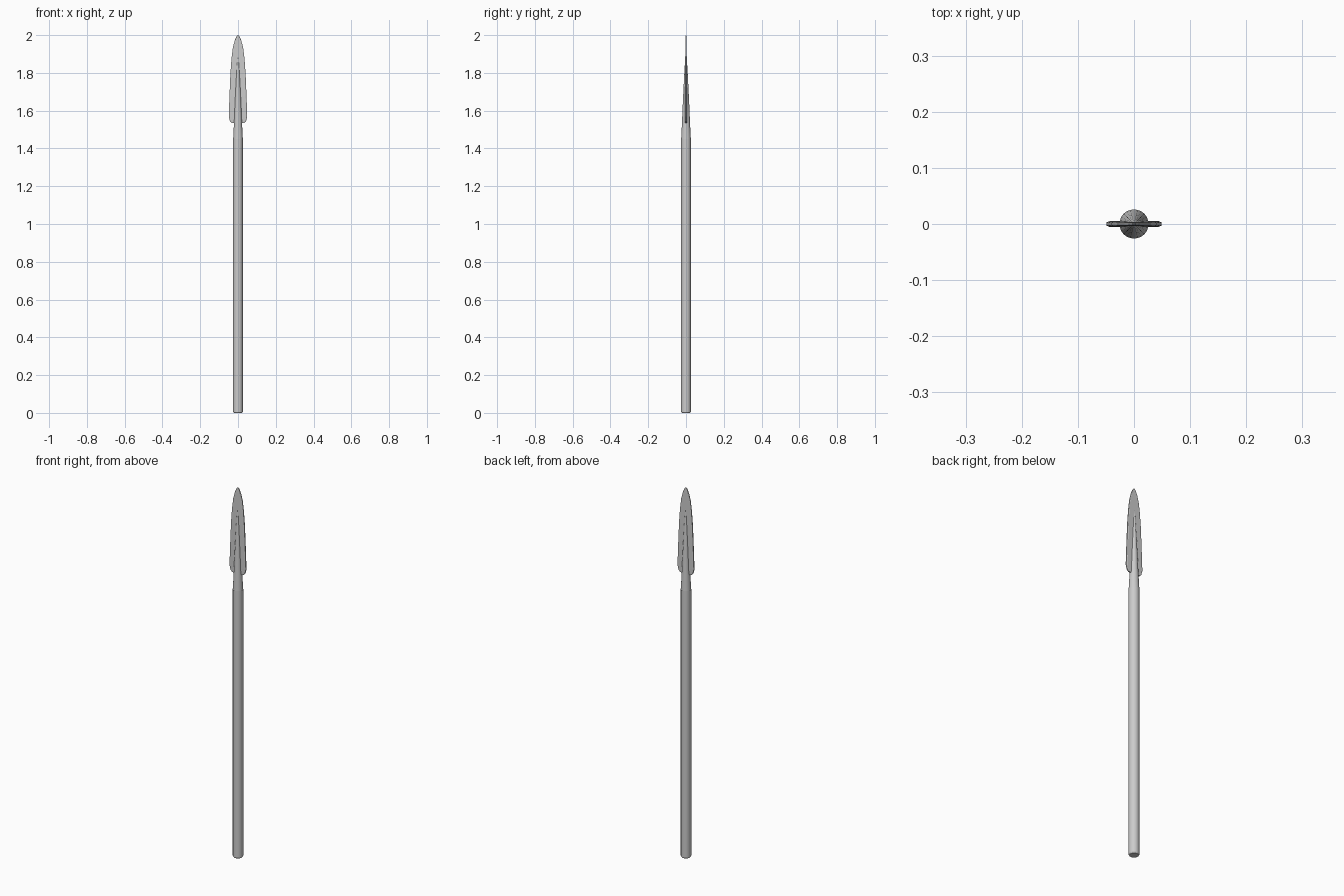
import bpy, bmesh
from math import cos, sin, tau

if "Cube" in bpy.data.objects:
    bpy.data.objects.remove(bpy.data.objects["Cube"])


def loft(name, rings):
    """Skin a list of equal-length point rings and cap both ends."""
    bm = bmesh.new()
    rows = [[bm.verts.new(p) for p in ring] for ring in rings]
    n = len(rows[0])
    for a, b in zip(rows, rows[1:]):
        for i in range(n):
            j = (i + 1) % n
            bm.faces.new((a[i], a[j], b[j], b[i]))
    bm.faces.new(rows[0][::-1])
    bm.faces.new(rows[-1])
    bmesh.ops.recalc_face_normals(bm, faces=bm.faces)
    mesh = bpy.data.meshes.new(name)
    bm.to_mesh(mesh)
    bm.free()
    obj = bpy.data.objects.new(name, mesh)
    bpy.context.collection.objects.link(obj)
    return obj


def circle(r, z, n=24):
    return [(r * cos(tau * i / n), r * sin(tau * i / n), z) for i in range(n)]


def blade_ring(w, t, z):
    # flat hexagonal section with slim edges
    e = t * 0.6
    return [(-w, -e, z), (-w * 0.9, -t, z), (w * 0.9, -t, z), (w, -e, z),
            (w, e, z), (w * 0.9, t, z), (-w * 0.9, t, z), (-w, e, z)]


def smooth(obj):
    bpy.ops.object.select_all(action='DESELECT')
    obj.select_set(True)
    bpy.context.view_layer.objects.active = obj
    bpy.ops.object.shade_smooth_by_angle()


# shaft with a softened butt
shaft = loft("shaft", [circle(r, z) for r, z in
                       [(0.022, 0), (0.026, 0.006), (0.026, 1.45)]])
smooth(shaft)

# tapering socket that becomes the midrib of the blade
socket = loft("socket", [circle(r, z) for r, z in
                         [(0.0255, 1.45), (0.021, 1.54), (0.0165, 1.65),
                          (0.010, 1.78), (0.002, 1.92)]])
smooth(socket)

# leaf-shaped blade: half width, half thickness, height
blade = loft("blade", [blade_ring(*p) for p in
                       [(0.034, 0.004, 1.535), (0.043, 0.0045, 1.545),
                        (0.049, 0.005, 1.568), (0.045, 0.0048, 1.68),
                        (0.040, 0.0045, 1.80), (0.034, 0.004, 1.88),
                        (0.027, 0.0035, 1.935), (0.017, 0.003, 1.973),
                        (0.008, 0.002, 1.993), (0.002, 0.001, 2.0)]])
